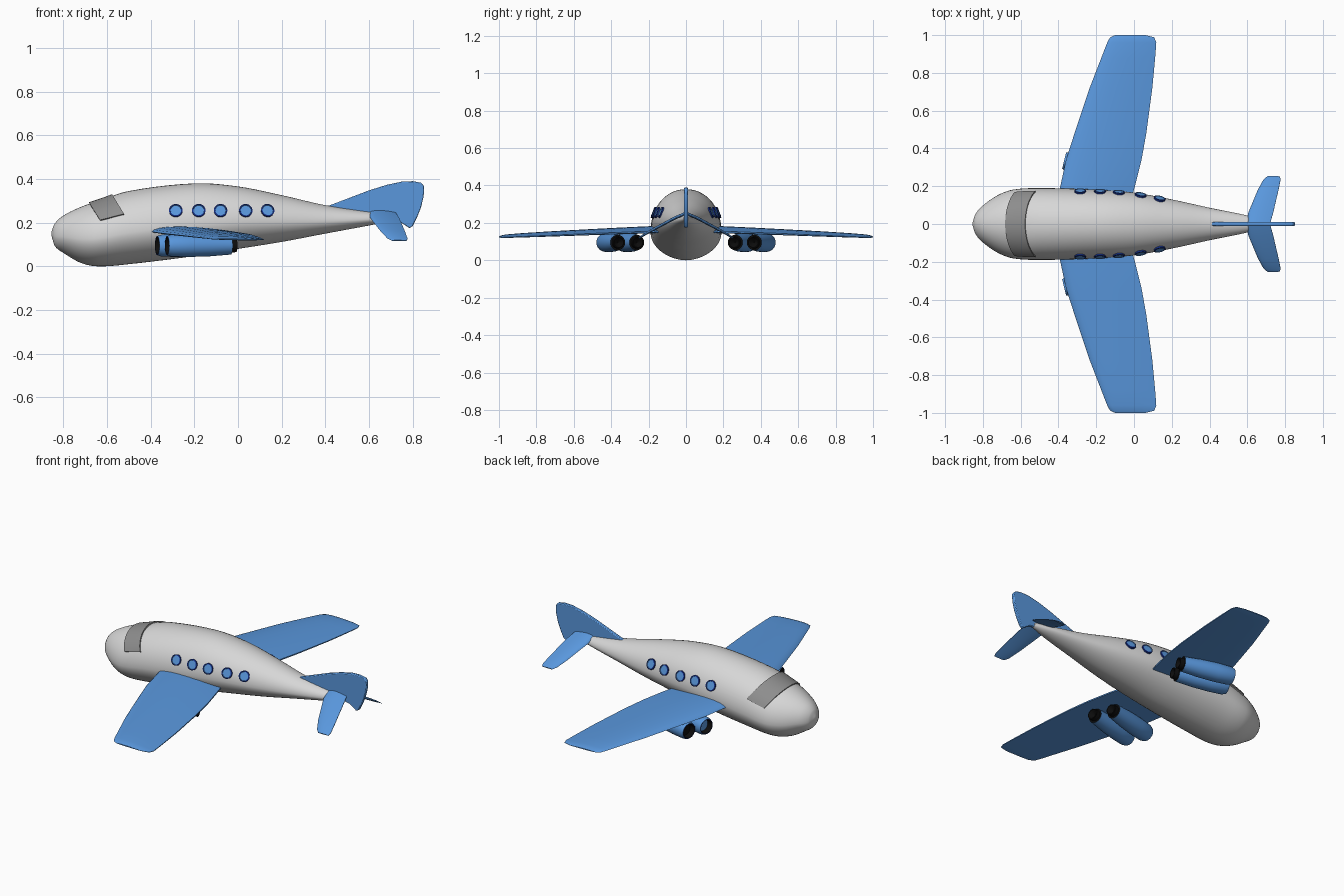
import bpy, bmesh, math
from mathutils import Vector

old = bpy.data.objects.get("Cube")
if old:
    bpy.data.objects.remove(old, do_unlink=True)


def material(name, rgb):
    m = bpy.data.materials.new(name)
    m.use_nodes = True
    m.diffuse_color = (*rgb, 1)
    m.node_tree.nodes["Principled BSDF"].inputs["Base Color"].default_value = (*rgb, 1)
    return m


WHITE = material("pale grey", (0.68, 0.68, 0.68))
BLUE = material("sky blue", (0.10, 0.31, 0.72))
NAVY = material("navy blue", (0.008, 0.03, 0.25))
GLASS = material("windshield grey", (0.27, 0.27, 0.27))
BLACK = material("black", (0.004, 0.004, 0.004))


def finish(name, bm, mats, mirror=False, angle=40):
    """Turn a bmesh into a smooth object, optionally mirrored across y."""
    bmesh.ops.recalc_face_normals(bm, faces=bm.faces[:])
    mesh = bpy.data.meshes.new(name)
    bm.to_mesh(mesh)
    bm.free()
    for m in mats:
        mesh.materials.append(m)
    ob = bpy.data.objects.new(name, mesh)
    bpy.context.collection.objects.link(ob)
    bpy.ops.object.select_all(action='DESELECT')
    ob.select_set(True)
    bpy.context.view_layer.objects.active = ob
    bpy.ops.object.shade_smooth_by_angle(angle=math.radians(angle))
    if mirror:
        mod = ob.modifiers.new("mirror", 'MIRROR')
        mod.use_axis = (False, True, False)
        mod.use_mirror_merge = False
    return ob


def loft(bm, rings, closed=True, caps=True, mats=None):
    """Skin a list of point rings; mats gives a material index per band."""
    vs = [[bm.verts.new(p) for p in r] for r in rings]
    n = len(vs[0])
    for k, (a, b) in enumerate(zip(vs, vs[1:])):
        for i in range(n if closed else n - 1):
            j = (i + 1) % n
            f = bm.faces.new((a[i], a[j], b[j], b[i]))
            f.material_index = mats[k] if mats else 0
    if caps:
        for k, r in ((0, vs[0]), (-1, vs[-1])):
            f = bm.faces.new(r)
            f.material_index = mats[k] if mats else 0


# Fuselage stations: x, top, bottom, half width
HULL = [(-0.855, 0.155, 0.145, 0.006), (-0.84, 0.195, 0.095, 0.052),
        (-0.80, 0.232, 0.062, 0.098), (-0.72, 0.272, 0.016, 0.153),
        (-0.64, 0.30, 0.0, 0.182), (-0.5, 0.345, 0.01, 0.19),
        (-0.2, 0.38, 0.047, 0.182), (0.0, 0.366, 0.08, 0.166),
        (0.2, 0.326, 0.112, 0.13), (0.4, 0.28, 0.15, 0.086),
        (0.6, 0.25, 0.187, 0.045), (0.71, 0.238, 0.208, 0.014)]


def station(x):
    """Smoothly interpolated top, bottom and half width at x."""
    def slope(i, c):
        a, b = HULL[max(i - 1, 0)], HULL[min(i + 1, len(HULL) - 1)]
        return (b[c] - a[c]) / (b[0] - a[0])
    i = max(k for k in range(len(HULL) - 1) if k == 0 or HULL[k][0] <= x)
    p, q = HULL[i], HULL[i + 1]
    h = q[0] - p[0]
    t = (x - p[0]) / h
    out = []
    for c in (1, 2, 3):
        out.append((2*t**3 - 3*t*t + 1) * p[c] + (t**3 - 2*t*t + t) * h * slope(i, c)
                   + (3*t*t - 2*t**3) * q[c] + (t**3 - t*t) * h * slope(i + 1, c))
    return out


def hull(x, ang):
    """Point on the fuselage; ang runs from the +y side up over the top."""
    top, bot, w = station(x)
    mid = bot + 0.43 * (top - bot)
    c, s = math.cos(ang), math.sin(ang)
    if s >= 0:
        return Vector((x, w * c, mid + (top - mid) * s))
    y = math.copysign(abs(c) ** 1.1, c) * w
    return Vector((x, y, mid - (mid - bot) * abs(s) ** 1.1))


def hull_normal(x, ang):
    du = hull(x + 0.004, ang) - hull(x - 0.004, ang)
    dv = hull(x, ang + 0.01) - hull(x, ang - 0.01)
    n = du.cross(dv).normalized()
    axis = Vector((0, 0, sum(station(x)[:2]) / 2))
    away = hull(x, ang) - axis
    away.x = 0
    return n if n.dot(away) > 0 else -n


bm = bmesh.new()
xs = [p[0] + (q[0] - p[0]) * k / 5 for p, q in zip(HULL, HULL[1:]) for k in range(5)]
xs.append(HULL[-1][0])
loft(bm, [[hull(x, math.tau * i / 48) for i in range(48)] for x in xs])
finish("fuselage", bm, [WHITE], angle=60)

# Windshield: thin band wrapped over the nose
bm = bmesh.new()
rows = []
for k in range(25):
    u = k / 12 - 1
    ang = math.pi / 2 + u * math.radians(63)
    ring = []
    for lift in (0.007, -0.004):
        for j in (range(7) if lift > 0 else reversed(range(7))):
            x = -0.68 + 0.05 * abs(u) ** 2 + (0.105 + 0.004 * abs(u)) * j / 6
            ring.append(hull(x, ang) + hull_normal(x, ang) * lift)
    rows.append(ring)
loft(bm, rows)
finish("windshield", bm, [GLASS])

# Round cabin windows with raised navy rims
for k, x in enumerate((-0.285, -0.18, -0.08, 0.035, 0.135)):
    ang = min((a / 200 for a in range(240)), key=lambda a: abs(hull(x, a).z - 0.255))
    p, n = hull(x, ang), hull_normal(x, ang)
    u = n.cross(Vector((0, 0, 1))).normalized()
    v = n.cross(u)
    bm = bmesh.new()
    loft(bm, [[p + n * d + (u * math.cos(t) + v * math.sin(t)) * r
               for t in (math.tau * i / 24 for i in range(24))]
              for r, d in ((0.03, -0.015), (0.031, 0.006), (0.025, 0.008), (0.024, 0.005))],
         mats=[1, 1, 0])
    finish(f"cabin_window_{k + 1}", bm, [BLUE, NAVY], mirror=True)


def airfoil(le, te, thick, up, n=10):
    """Closed wing section between leading and trailing points."""
    le, te, up = Vector(le), Vector(te), Vector(up)
    upper, lower = [], []
    for i in range(n + 1):
        t = (1 - math.cos(math.pi * i / n)) / 2
        h = thick * (2.4 * math.sqrt(t) * (1 - t) + 0.2 * t) * (1.0 if i else 0)
        p = le.lerp(te, t)
        upper.append(p + up * h * 0.75)
        if 0 < i:
            lower.append(p - up * h * 0.3)
    return upper + lower[::-1]


# Main wings: y, leading x, trailing x, leading z, trailing z, thickness
WING = [(0.08, -0.42, -0.03, 0.16, 0.152, 0.036), (0.2, -0.39, 0.005, 0.158, 0.15, 0.036),
        (0.34, -0.36, 0.04, 0.153, 0.145, 0.034), (0.48, -0.315, 0.065, 0.148, 0.14, 0.031),
        (0.72, -0.235, 0.097, 0.139, 0.13, 0.026), (0.88, -0.173, 0.112, 0.132, 0.124, 0.021),
        (0.96, -0.142, 0.118, 0.128, 0.121, 0.017), (0.988, -0.127, 0.108, 0.126, 0.121, 0.012),
        (1.0, -0.10, 0.06, 0.125, 0.122, 0.005)]
bm = bmesh.new()
loft(bm, [airfoil((a, y, za), (b, y, zb), t, (0, 0, 1)) for y, a, b, za, zb, t in WING])
finish("main_wing", bm, [BLUE], mirror=True)

# Drooping tailplanes: y, z, leading x, trailing x, thickness
TAIL = [(0.0, 0.248, 0.60, 0.72, 0.016), (0.06, 0.222, 0.605, 0.737, 0.016),
        (0.18, 0.158, 0.655, 0.765, 0.014), (0.235, 0.127, 0.685, 0.776, 0.011),
        (0.252, 0.117, 0.705, 0.772, 0.005)]
bm = bmesh.new()
loft(bm, [airfoil((a, y, z), (b, y, z), t, (0, 0.47, 0.88)) for y, z, a, b, t in TAIL])
finish("tailplane", bm, [BLUE], mirror=True)

# Tail fin: side outline given a slim bevelled thickness
FIN = [(0.40, 0.272), (0.50, 0.31), (0.60, 0.348), (0.68, 0.373), (0.75, 0.388),
       (0.80, 0.39), (0.84, 0.383), (0.853, 0.365), (0.85, 0.32), (0.838, 0.27),
       (0.82, 0.225), (0.80, 0.185), (0.785, 0.175), (0.74, 0.205), (0.66, 0.22), (0.5, 0.24)]
bm = bmesh.new()
loft(bm, [[(x, y, z) for x, z in FIN] for y in (-0.01, 0.01)])
fin = finish("tail_fin", bm, [BLUE])
bevel = fin.modifiers.new("bevel", 'BEVEL')
bevel.width = 0.004
bevel.segments = 2

# Twin engines under each wing, splayed outward toward the front
ENGINE = [(0.03, 0.002), (0.03, 0.034), (0.0, 0.040), (0.0, 0.044), (0.02, 0.05),
          (0.10, 0.052), (0.20, 0.049), (0.30, 0.041), (0.30, 0.032), (0.325, 0.03),
          (0.325, 0.026), (0.30, 0.002)]
for name, front, back, inlet in (("inner_engine", (-0.37, 0.335), (-0.045, 0.255), 0),
                                 ("outer_engine", (-0.325, 0.435), (-0.02, 0.362), 2)):
    a, b = Vector((*front, 0.095)), Vector((*back, 0.095))
    d = (b - a).normalized()
    side = d.cross(Vector((0, 0, 1)))
    bm = bmesh.new()
    loft(bm, [[a + d * s + (side * math.cos(t) + Vector((0, 0, math.sin(t)))) * r
               for t in (math.tau * i / 32 for i in range(32))] for s, r in ENGINE],
         mats=[inlet, 2, 1] + [0] * 4 + [2] * 4)
    finish(name, bm, [BLUE, NAVY, BLACK], mirror=True)
